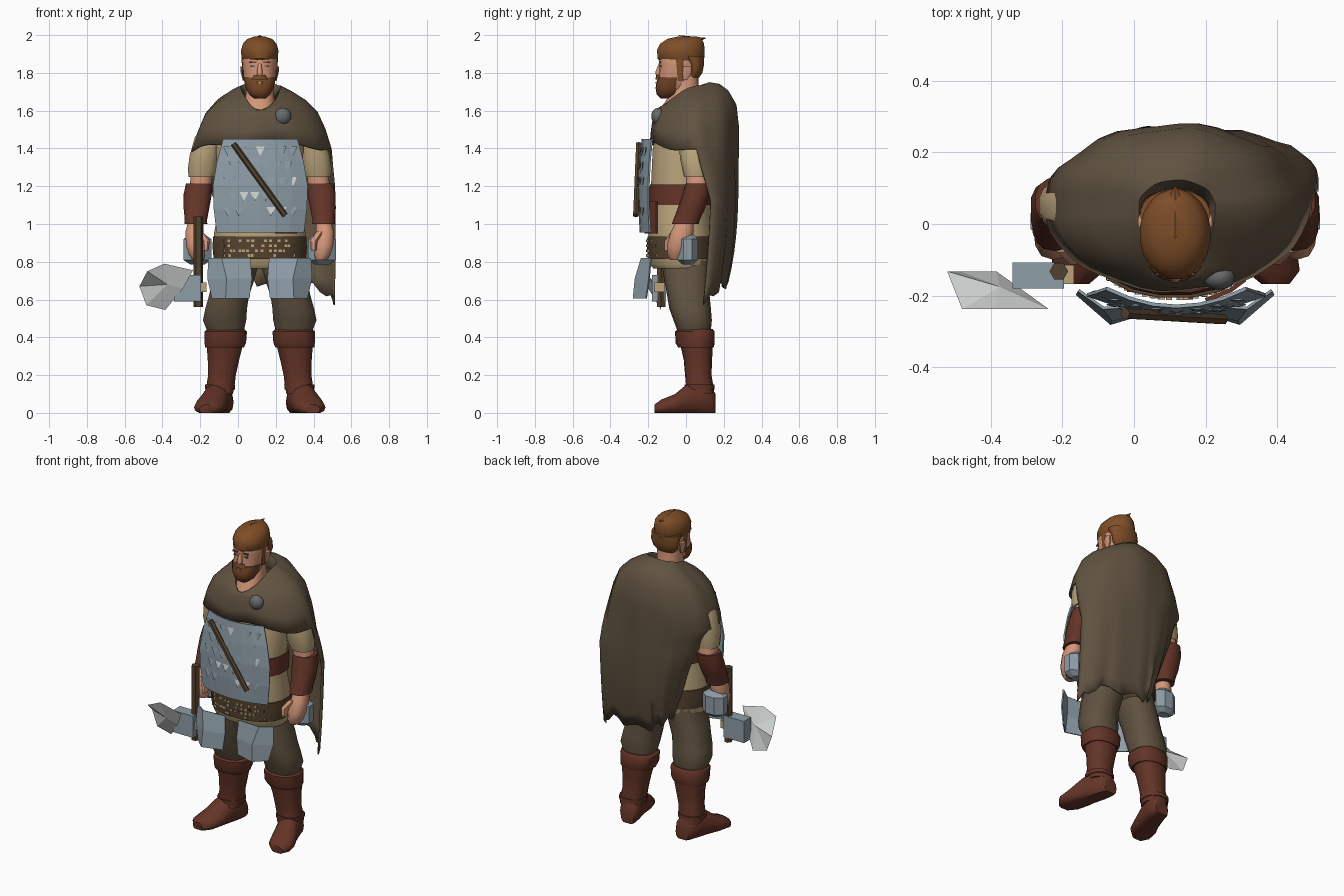
import bpy, bmesh, math, random
from mathutils import Vector

random.seed(4)
CX = 0.115  # body centre line


def material(name, r, g, b):
    m = bpy.data.materials.new(name)
    lin = [((c / 255 + 0.055) / 1.055) ** 2.4 for c in (r, g, b)]
    m.diffuse_color = (*lin, 1)
    return m


CLOTH = material("brown wool", 96, 82, 64)
LEATHER = material("red leather", 100, 52, 39)
TAN = material("tan linen", 186, 164, 124)
STEEL = material("blue steel", 142, 157, 167)
PALE = material("pale steel", 206, 210, 208)
SKIN = material("skin", 212, 150, 121)
HAIR = material("ginger hair", 126, 78, 40)
BEARD = material("dark beard", 116, 70, 39)
WOOD = material("dark wood", 84, 66, 46)
IRON = material("dull iron", 104, 107, 107)


def build(name, verts, faces, mat, smooth=40, thick=0):
    me = bpy.data.meshes.new(name)
    me.from_pydata([tuple(v) for v in verts], [], faces)
    bm = bmesh.new()
    bm.from_mesh(me)
    bmesh.ops.remove_doubles(bm, verts=bm.verts, dist=1e-5)
    bmesh.ops.delete(bm, geom=[v for v in bm.verts if not v.link_faces], context="VERTS")
    bmesh.ops.recalc_face_normals(bm, faces=bm.faces)
    bm.to_mesh(me)
    bm.free()
    ob = bpy.data.objects.new(name, me)
    bpy.context.collection.objects.link(ob)
    me.materials.append(mat)
    if thick:
        s = ob.modifiers.new("thickness", "SOLIDIFY")
        s.thickness, s.offset = thick, 0
    if smooth:
        bpy.ops.object.select_all(action="DESELECT")
        ob.select_set(True)
        bpy.context.view_layer.objects.active = ob
        bpy.ops.object.shade_smooth_by_angle(angle=math.radians(smooth))
    return ob


def skin_rings(name, rings, mat, smooth=40):
    n = len(rings[0])
    faces = [(r * n + i, r * n + (i + 1) % n, (r + 1) * n + (i + 1) % n, (r + 1) * n + i)
             for r in range(len(rings) - 1) for i in range(n)]
    faces += [tuple(range(n)), tuple(range((len(rings) - 1) * n, len(rings) * n))]
    return build(name, [v for r in rings for v in r], faces, mat, smooth)


def loft(name, sections, mat, side=1, segs=14, smooth=45, power=0.85):
    """Stacked rounded sections: (x offset, y front, y back, z, half width)."""
    rings = []
    for off, y0, y1, z, rx in sections:
        ring = []
        for i in range(segs):
            a = 2 * math.pi * (i + 0.5) / segs
            c, s = math.cos(a), math.sin(a)
            ring.append((CX + side * off + rx * math.copysign(abs(c) ** power, c),
                         (y0 + y1) / 2 + (y1 - y0) / 2 * math.copysign(abs(s) ** power, s), z))
        rings.append(ring)
    return skin_rings(name, rings, mat, smooth)


def sheet(name, rows, mat, smooth=0, thick=0.012, keep=lambda r, i: True):
    n = len(rows[0])
    faces = [(r * n + i, r * n + i + 1, (r + 1) * n + i + 1, (r + 1) * n + i)
             for r in range(len(rows) - 1) for i in range(n - 1) if keep(r, i)]
    return build(name, [v for r in rows for v in r], faces, mat, smooth, thick)


def rod(name, a, b, radius, mat, segs=6):
    a, b = Vector(a), Vector(b)
    d = (b - a).normalized()
    u = d.cross(Vector((0, 1, 0.01))).normalized()
    w = d.cross(u)
    rings = [[p + radius * (u * math.cos(t) + w * math.sin(t))
              for t in (2 * math.pi * i / segs for i in range(segs))] for p in (a, b)]
    return skin_rings(name, rings, mat, 0)


def box(name, x0, x1, y0, y1, z0, z1, mat):
    rings = [[(x0, y0, z), (x1, y0, z), (x1, y1, z), (x0, y1, z)] for z in (z0, z1)]
    return skin_rings(name, rings, mat, 0)


# Limbs, mirrored about the body centre line
for side, tag in ((-1, "right"), (1, "left")):
    foot = []
    for y, off, w, h in ((-.167, .28, .04, .045), (-.13, .272, .076, .072), (-.06, .255, .083, .1),
                         (0, .236, .074, .15), (.08, .213, .07, .18), (.135, .2, .062, .14), (.157, .196, .045, .1)):
        foot.append([(CX + side * off + w * math.cos(a), y, max(0, h * .4 + h * .6 * math.sin(a)))
                     for a in (2 * math.pi * i / 14 for i in range(14))])
    skin_rings(tag + "_foot", foot, LEATHER, 50)
    loft(tag + "_boot", [(.212, -.01, .15, .1, .072), (.208, .0, .145, .14, .076), (.2, -.005, .135, .2, .075),
                         (.192, -.012, .138, .28, .085), (.185, -.03, .142, .36, .098)], LEATHER, side)
    loft(tag + "_boot_cuff", [(.187, -.042, .146, .345, .105), (.182, -.055, .152, .37, .112),
                              (.18, -.058, .152, .43, .115), (.18, -.04, .14, .445, .1)], LEATHER, side)
    loft(tag + "_ankle_strap", [(.21, -.008, .152, .125, .08), (.21, -.008, .15, .15, .082)], LEATHER, side)
    loft(tag + "_trouser", [(.18, -.04, .13, .42, .095), (.186, -.066, .137, .49, .117), (.178, -.088, .132, .55, .113),
                            (.163, -.1, .125, .62, .108), (.14, -.115, .125, .7, .112), (.118, -.125, .125, .765, .108),
                            (.105, -.13, .12, .88, .1)], CLOTH, side)
    loft(tag + "_sleeve", [(.2, -.03, .13, 1.54, .08), (.265, -.035, .13, 1.46, .08), (.293, -.033, .13, 1.36, .08),
                           (.302, -.02, .125, 1.29, .08), (.308, -.01, .12, 1.25, .07)], TAN, side)
    loft(tag + "_elbow", [(.305, 0, .115, 1.27, .058), (.32, .0, .125, 1.16, .06)], SKIN, side)
    loft(tag + "_bracer", [(.322, -.003, .132, 1.215, .07), (.328, -.018, .126, 1.16, .076), (.335, -.045, .1, 1.08, .069),
                           (.338, -.068, .072, 1.02, .06), (.338, -.075, .068, 1.0, .062)], LEATHER, side)
    loft(tag + "_hand", [(.338, -.05, .04, 1.02, .04), (.345, -.08, .04, .96, .05), (.34, -.1, .025, .89, .053),
                         (.332, -.1, .01, .84, .045), (.325, -.085, -.01, .81, .03)], SKIN, side, 10)
    loft(tag + "_thumb", [(.32, -.08, -.03, .96, .02), (.285, -.115, -.06, .91, .022),
                          (.285, -.115, -.075, .86, .015)], SKIN, side, 8)
    # Faceted steel hip guards behind the hands
    loft(tag + "_hip_guard", [(.33, -.02, .04, .785, .04), (.33, -.05, .067, .81, .08), (.33, -.05, .067, .92, .08),
                              (.33, -.02, .04, .95, .035)], STEEL, side, 8, 0, 1)
    # Folded thigh plates
    sheet(tag + "_thigh_plate", [[(CX + side * o, y, z) for o, y in pts] for z, pts in (
        (.82, ((.27, -.185), (.2, -.235), (.05, -.225))), (.71, ((.275, -.195), (.175, -.268), (.042, -.235))),
        (.605, ((.25, -.21), (.18, -.278), (.055, -.24))))], STEEL, 0, .008)
    # Ears, eyes and brows
    loft(tag + "_ear", [(.085, -.015, .01, 1.765, .006), (.09, -.02, .03, 1.8, .011),
                        (.094, -.015, .03, 1.835, .01)], SKIN, side, 8)
    box(tag + "_eye", CX + side * .036 - .012, CX + side * .036 + .012, -.142, -.13, 1.83, 1.838, IRON)
    box(tag + "_brow", CX + side * .036 - .018, CX + side * .036 + .018, -.144, -.132, 1.852, 1.861, BEARD)

# Torso and belts
loft("tunic", [(0, -.175, .14, .765, .225), (0, -.195, .15, .79, .24), (0, -.2, .15, .95, .245), (0, -.2, .14, 1.05, .225),
               (0, -.187, .14, 1.2, .22), (0, -.178, .16, 1.4, .235), (0, -.14, .16, 1.52, .22),
               (0, -.1, .11, 1.6, .12)], TAN, segs=20, power=.9)
loft("hip_belt", [(0, -.205, .158, .815, .247), (0, -.208, .158, .87, .252), (0, -.207, .157, .935, .251)],
     WOOD, segs=20, power=.9)
# Worn patches on the belt
for r in range(4):
    for i in range(16):
        if random.random() < .6:
            o = -.18 + .024 * i + random.uniform(-.006, .006)
            y = -.03 - .183 * math.sqrt(1 - (o / .256) ** 2)
            z = .833 + .026 * r
            box("belt_patch", CX + o - .008, CX + o + .008, y, y + .009, z - .007, z + .007,
                LEATHER if random.random() < .2 else TAN)
loft("waist_belt", [(0, -.2, .15, 1.1, .231), (0, -.197, .15, 1.15, .232), (0, -.193, .15, 1.21, .23)],
     LEATHER, segs=20, power=.9)
sheet("hanging_strap", [[(.2, -.213, z), (.27, -.185, z), (.31, -.155, z)] for z in (1.12, .95)], LEATHER)

# Head
loft("neck", [(0, -.145, .09, 1.55, .1), (0, -.13, .08, 1.62, .085), (0, -.08, .07, 1.69, .075),
              (0, -.07, .065, 1.78, .075)], SKIN)
loft("face", [(0, -.13, -.02, 1.68, .04), (0, -.148, .02, 1.72, .07), (0, -.145, .06, 1.78, .086), (0, -.14, .08, 1.84, .09),
              (0, -.145, .085, 1.87, .092), (0, -.12, .07, 1.94, .08)], SKIN, segs=18)
loft("nose", [(0, -.161, -.13, 1.79, .014), (0, -.164, -.13, 1.802, .017), (0, -.145, -.13, 1.85, .008)], SKIN, segs=8)
loft("beard", [(0, -.135, -.06, 1.665, .03), (0, -.155, -.035, 1.685, .056), (0, -.161, -.01, 1.72, .075),
               (0, -.155, .0, 1.755, .083), (0, -.148, .005, 1.775, .087)], BEARD, segs=18)
loft("moustache", [(0, -.162, -.1, 1.765, .045), (0, -.157, -.1, 1.79, .03)], BEARD, segs=10)
loft("lips", [(0, -.163, -.12, 1.745, .02), (0, -.164, -.12, 1.753, .02)], SKIN, segs=8)
loft("hair_top", [(0, -.135, .088, 1.862, .09), (0, -.152, .098, 1.875, .098), (0, -.155, .1, 1.92, .1),
                  (0, -.138, .097, 1.955, .09), (0, -.1, .085, 1.98, .066), (0, -.045, .06, 1.992, .03)],
     HAIR, segs=20, power=1)
loft("hair_back", [(0, .01, .07, 1.775, .062), (0, .01, .087, 1.8, .083), (0, .01, .095, 1.84, .095),
                   (0, -.04, .098, 1.89, .098)], HAIR, segs=20, power=1)
for s in (-1, 1):
    loft("sideburn", [(.082, -.045, -.012, 1.76, .01), (.087, -.055, -.012, 1.88, .01)], HAIR, s, 8)
build("hair_tuft", [(CX - .05, 0, 1.975), (CX + .05, 0, 1.975), (CX, -.04, 2), (CX, .11, 1.985), (CX, .06, 1.96)],
      [(0, 1, 2), (1, 3, 2), (3, 0, 2), (0, 4, 1), (1, 4, 3), (3, 4, 0)], HAIR, 0)

# Cape: a full shoulder wrap, rows of (z front, z side, z back, half width, y front, y back)
YC = .05
rows = []
for k, (zf, zs, zb, rx, yf, yb) in enumerate((
        (1.55, 1.67, 1.69, .08, -.1, .09), (1.6, 1.725, 1.745, .108, -.145, .125), (1.6, 1.695, 1.735, .16, -.155, .175),
        (1.59, 1.645, 1.7, .235, -.16, .22), (1.555, 1.585, 1.625, .293, -.172, .262), (1.5, 1.49, 1.5, .335, -.18, .275),
        (1.43, 1.385, 1.38, .366, -.185, .274))):
    row = []
    for i in range(41):
        a = 2 * math.pi * i / 40
        c, s = math.cos(a), math.sin(a)
        z = zs + (max(c, 0) ** 1.5) * (zf - zs) + (max(-c, 0) ** 1.5) * (zb - zs)
        fold = .005 * k / 6 * math.sin(9 * a)
        row.append((CX + .005 + (rx + fold) * s, YC + ((YC - yf) * -c if c > 0 else (yb - YC) * -c) + fold,
                    z + .012 * k / 6 * math.sin(5 * a)))
    rows.append(row)
# The back half runs on down to a slanting ragged hem, narrower on one side
top = rows[-1]
for k in range(1, 10):
    t = k / 9
    row = []
    for i in range(41):
        a = 2 * math.pi * i / 40
        s, c = math.sin(a), math.cos(a)
        left = max(0, -s)
        rx = .37 + .02 * min(1, 4 * t) if s > 0 else .37 - .25 * t ** .75
        yc = YC + .085 * min(1, 3 * t) - .045 * t * t
        yb = .272 - .06 * t ** 3
        hem = .675 + .085 * left + .02 * math.sin(11 * a) - .085 * max(0, s - .75) / .25
        fold = .002 + .012 * t
        row.append((CX + .005 + rx * s, yc - (yb - yc) * c + fold * math.sin(15 * a) * abs(1 - s * s) ** .5,
                    top[i][2] + (hem - top[i][2]) * t))
    rows.append(row)
sheet("cape", rows, CLOTH, 60, .01, lambda r, i: r < 6 or 10 <= i < 30)

# Cape clasp
bm = bmesh.new()
bmesh.ops.create_uvsphere(bm, u_segments=12, v_segments=8, radius=.045)
vs = [(v.co.x + .237, v.co.y * .8 - .148, v.co.z + 1.57) for v in bm.verts]
build("cape_clasp", vs, [tuple(v.index for v in f.verts) for f in bm.faces], IRON)
bm.free()


# Curved chest plate with overlapping pointed scales
def plate_y(u, z):
    return -.248 + .05 * u * u + .2 * (z - 1.15) ** 2


sheet("chest_plate", [[(.118 + hw * u, plate_y(u, z), z) for u in (-1, -.66, -.33, 0, .33, .66, 1)]
                      for z, hw in ((1.45, .195), (1.33, .228), (1.2, .25), (1.08, .245), (.955, .23))], STEEL, 0, .01)
for r, z in enumerate((1.41, 1.33, 1.25, 1.17, 1.09)):
    for i in range(6 if r % 2 else 7):
        u = -.75 + .25 * i + (.125 if r % 2 else 0)
        if r > 2 and random.random() < .35:
            continue
        x, y = .118 + .23 * u, plate_y(u, z) - .007
        build("plate_scale", [(x - .024, y, z), (x + .024, y, z), (x, y - .006, z - .05), (x, y + .006, z - .01)],
              [(0, 1, 2), (0, 3, 1), (1, 3, 2), (2, 3, 0)], PALE if random.random() < .2 else STEEL, 0)
rod("chest_stick", (-.025, -.25, 1.425), (.25, -.266, 1.045), .016, WOOD)

# Axe held upright, head down
rod("axe_shaft", (-.21, -.132, .56), (-.21, -.132, 1.04), .026, WOOD)
box("axe_head", -.34, -.195, -.18, -.107, .59, .73, STEEL)
box("axe_wedge", -.2, -.168, -.168, -.115, .64, .69, TAN)
blade = [(-.522, -.132, .67), (-.48, -.238, .75), (-.39, -.238, .79), (-.238, -.238, .755),
         (-.29, -.2, .66), (-.385, -.132, .545), (-.485, -.132, .57)]
blade += [(-.375, -.2, .68), (-.375, -.175, .685)]
build("axe_blade", blade, [(i, (i + 1) % 7, h) for h in (7, 8) for i in range(7)], PALE, 0)
